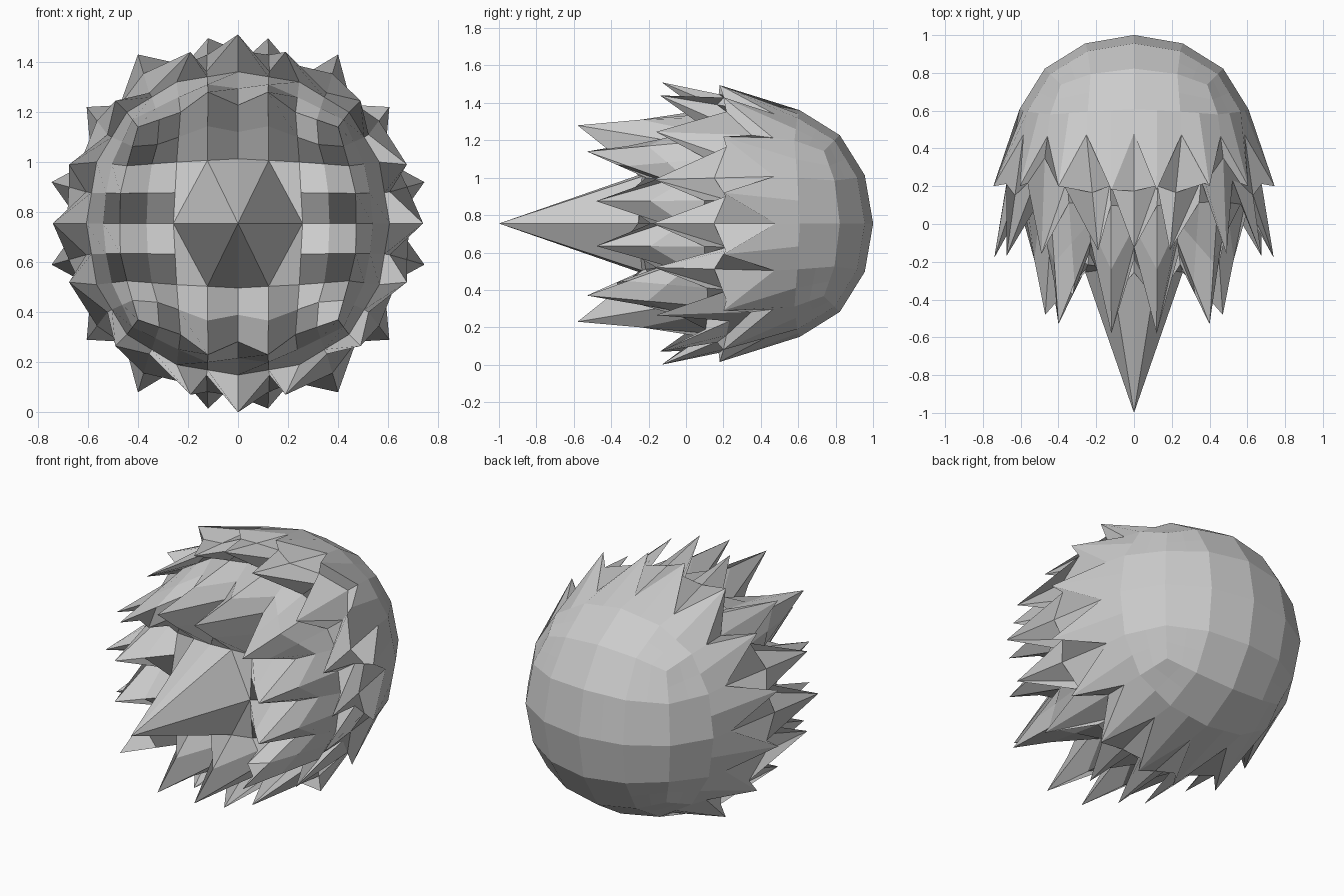
import bpy, bmesh
from mathutils import Vector, kdtree

if "Cube" in bpy.data.objects:
    bpy.data.objects.remove(bpy.data.objects["Cube"])

CENTRE = Vector((0, 0.35, 0.755))

# rounded cube-sphere, 4 x 4 quads per side
bpy.ops.mesh.primitive_cube_add(size=1.55)
ball = bpy.context.object
ball.name = "spiky_ball"
sub = ball.modifiers.new("round", 'SUBSURF')
sub.levels = 2
bpy.ops.object.modifier_apply(modifier="round")

bm = bmesh.new()
bm.from_mesh(ball.data)

# flat split of every quad gives sites for spike tips and notches
bmesh.ops.subdivide_edges(bm, edges=bm.edges[:], cuts=1, use_grid_fill=True)
bm.verts.ensure_lookup_table()
verts = list(bm.verts)
orig = [v.co.copy() for v in verts]
tree = kdtree.KDTree(len(verts))
for i, co in enumerate(orig):
    tree.insert(co, i)
tree.balance()

MIRRORS = [Vector((sx, 1, sz)) for sx in (1, -1) for sz in (1, -1)]


def site(p):
    return tree.find(p)[1]


# (site on the ball, spike tip), repeated by mirroring in x and z
spikes = [
    # rear row
    ((.13, .13, .62), (.12, -.17, .74)),
    ((.36, .13, .52), (.40, -.15, .675)),
    ((.62, .13, .13), (.745, -.15, .165)),
    ((.52, .13, .36), (.605, -.15, .465)),
    # middle row, staggered
    ((0, -.13, .63), (0, -.48, .755)),
    ((.26, -.13, .59), (.19, -.49, .685)),
    ((.46, -.13, .46), (.49, -.51, .49)),
    ((.59, -.13, .26), (.675, -.52, .235)),
    ((.63, -.13, 0), (.74, -.53, 0)),
    # front row
    ((.13, -.47, .47), (.12, -.93, .525)),
    ((.39, -.39, .39), (.40, -.88, .385)),
    ((.47, -.47, .13), (.47, -.83, .12)),
]
for base, tip in spikes:
    for m in MIRRORS:
        verts[site(Vector(base) * m)].co = Vector(tip) * m

# straight spike sides: the point between two sites follows both of them
spans = [((.25, -.45, .45), (.39, -.39, .39)),
         ((.39, -.39, .39), (.25, -.55, .25))]
for x, z in ((0, .63), (.13, .62), (.26, .595), (.36, .52)):
    spans.append(((x, .13, z), (x, -.13, z)))
for x, z, zf in ((0, .61, .47), (.13, .585, .46), (.25, .55, .45), (.34, .49, .42)):
    spans.append(((x, -.25, z), (x, -zf, zf)))
for x, z in ((0, .47), (.13, .46), (.25, .45)):
    spans.append(((x, -z, z), (x, -.6, .26)))
spans.append(((.46, -.25, .46), (.39, -.39, .39)))
for a, b in spans:
    for swap in (False, True):
        for m in MIRRORS:
            p, q = [Vector(s[::-1] if swap else s) * m for s in (a, b)]
            i, j = site(p), site(q)
            k = site((orig[i] + orig[j]) / 2)
            verts[k].co = (verts[i].co + verts[j].co) / 2

# large central spike: merge the front patch, cut off its corners, poke it forward
corner_cuts = []
for m in MIRRORS:
    corner_cuts.append((verts[site(Vector((.13, -.59, .26)) * m)],
                        verts[site(Vector((.26, -.61, 0)) * m)]))
patch = [f for f in bm.faces
         if all(max(abs(v.co.x), abs(v.co.z)) < .28 and -.7 < v.co.y < -.45 for v in f.verts)]
face = bmesh.ops.dissolve_faces(bm, faces=patch, use_verts=True)["region"][0]
for a, b in corner_cuts:
    new = bmesh.utils.face_split(face, a, b)[0]
    if len(new.verts) > len(face.verts):
        face = new
poke = bmesh.ops.poke(bm, faces=[face])
for v in poke["verts"]:
    v.co = (0, -1.35, 0)

bmesh.ops.translate(bm, verts=bm.verts[:], vec=CENTRE)
bmesh.ops.recalc_face_normals(bm, faces=bm.faces[:])
bm.to_mesh(ball.data)
bm.free()
